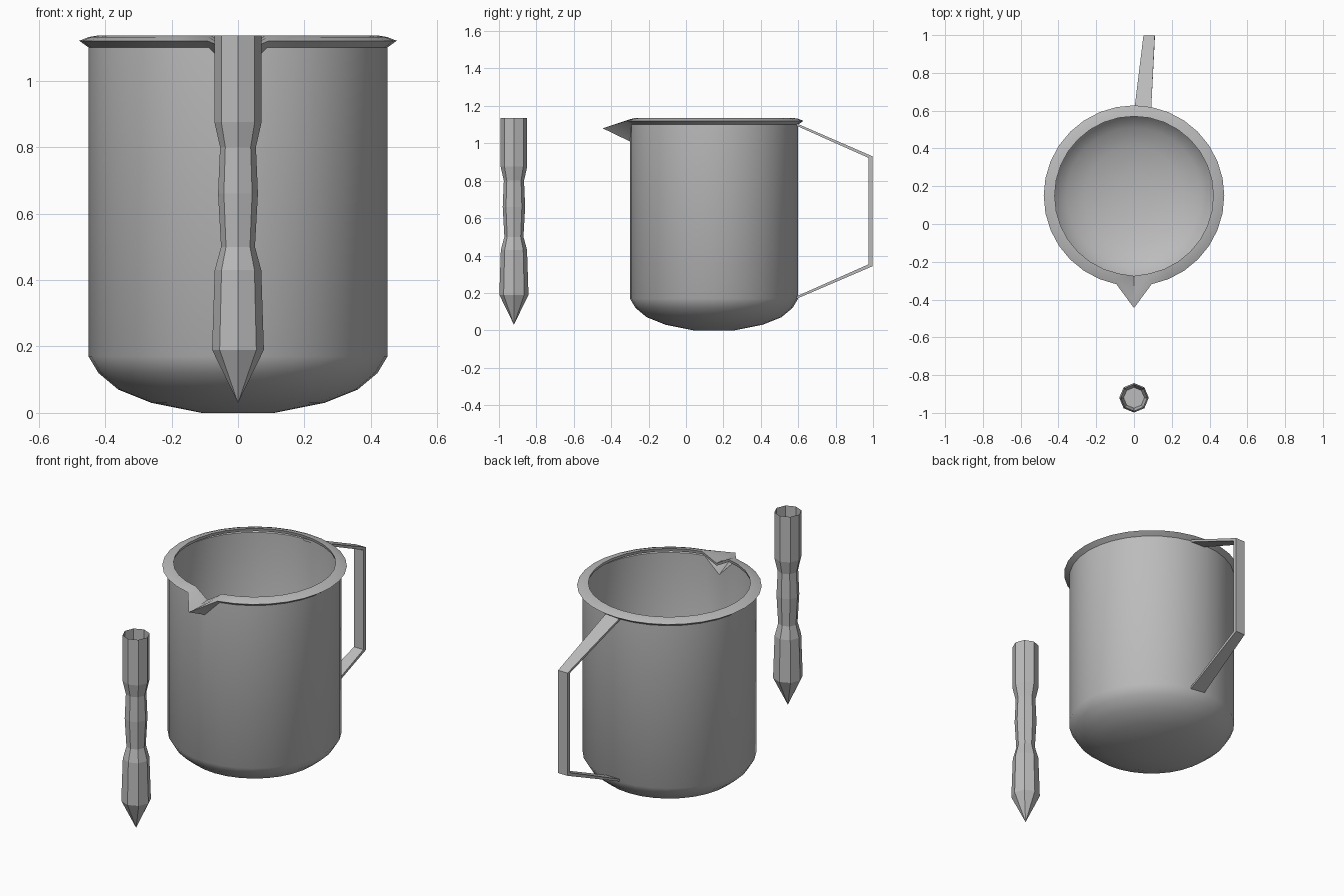
import bpy, bmesh, math

cube = bpy.data.objects.get("Cube")
if cube:
    bpy.data.objects.remove(cube, do_unlink=True)

steel = bpy.data.materials.new("brushed_grey")
steel.use_nodes = True
grey = (0.5, 0.5, 0.5, 1)
steel.diffuse_color = grey
steel.node_tree.nodes["Principled BSDF"].inputs["Base Color"].default_value = grey


def finish(bm, name, location=(0, 0, 0), smooth_angle=None):
    bmesh.ops.recalc_face_normals(bm, faces=bm.faces)
    mesh = bpy.data.meshes.new(name)
    bm.to_mesh(mesh)
    bm.free()
    mesh.materials.append(steel)
    obj = bpy.data.objects.new(name, mesh)
    obj.location = location
    bpy.context.collection.objects.link(obj)
    if smooth_angle:
        bpy.ops.object.select_all(action='DESELECT')
        obj.select_set(True)
        bpy.context.view_layer.objects.active = obj
        bpy.ops.object.shade_smooth_by_angle(angle=math.radians(smooth_angle))
    return obj


def bridge(bm, a, b):
    n = len(a)
    for i in range(n):
        j = (i + 1) % n
        bm.faces.new((a[i], a[j], b[j], b[i]))


def lathe(bm, profile, sides):
    """Stack rings of (radius, height); the first vertex of each faces -y."""
    rings = []
    for r, z in profile:
        ring = []
        for i in range(sides):
            t = 2 * math.pi * i / sides
            ring.append(bm.verts.new((r * math.sin(t), -r * math.cos(t), z)))
        rings.append(ring)
    for a, b in zip(rings, rings[1:]):
        bridge(bm, a, b)
    return rings


# Jug: rounded base, straight wall and a rolled rim
bm = bmesh.new()
base = [(0.11, 0), (0.26, 0.03), (0.36, 0.07), (0.42, 0.12), (0.45, 0.17)]
rim = [(0.45, 1.10), (0.478, 1.12), (0.45, 1.131), (0.42, 1.136), (0.425, 1.118)]
rings = lathe(bm, base + rim, 32)
bm.faces.new(rings[0])
# Pouring spout: pull out the front vertex of every rim ring
spout = [(0.45, 1.01), (0.595, 1.08), (0.565, 1.077), (0.425, 1.085), (0.427, 1.07)]
for ring, (r, z) in zip(rings[len(base):], spout):
    ring[0].co = (0, -r, z)
finish(bm, "jug_body", (0, 0.15, 0), 50)

# Handle: flat bar that narrows away from the wall
bm = bmesh.new()
sections = []
# left x, right x, outer (y, z), inner (y, z)
for x0, x1, outer, inner in (
    (0.0, 0.09, (0.59, 1.107), (0.59, 1.094)),
    (0.05, 0.11, (0.998, 0.93), (0.976, 0.922)),
    (0.05, 0.11, (0.998, 0.343), (0.976, 0.353)),
    (0.0, 0.09, (0.59, 0.168), (0.59, 0.181)),
):
    corners = ((x0, *outer), (x1, *outer), (x1, *inner), (x0, *inner))
    sections.append([bm.verts.new(c) for c in corners])
for a, b in zip(sections, sections[1:]):
    bridge(bm, a, b)
bm.faces.new(sections[0])
bm.faces.new(sections[-1])
finish(bm, "jug_handle", smooth_angle=50)

# Faceted pointed tool with an open grip end
bm = bmesh.new()
shaft = [(0.078, 0.19), (0.07, 0.43), (0.051, 0.50), (0.06, 0.66),
         (0.054, 0.80), (0.071, 0.875), (0.071, 1.136)]
rings = lathe(bm, shaft, 8)
tip = bm.verts.new((0, 0, 0.03))
for i in range(8):
    bm.faces.new((tip, rings[0][i], rings[0][(i + 1) % 8]))
finish(bm, "etching_tool", (0, -0.92, 0))

# Floor inside the open grip
bm = bmesh.new()
floor = lathe(bm, [(0.055, 0.805)], 8)[0]
bm.faces.new(floor)
finish(bm, "tool_grip_floor", (0, -0.92, 0))
